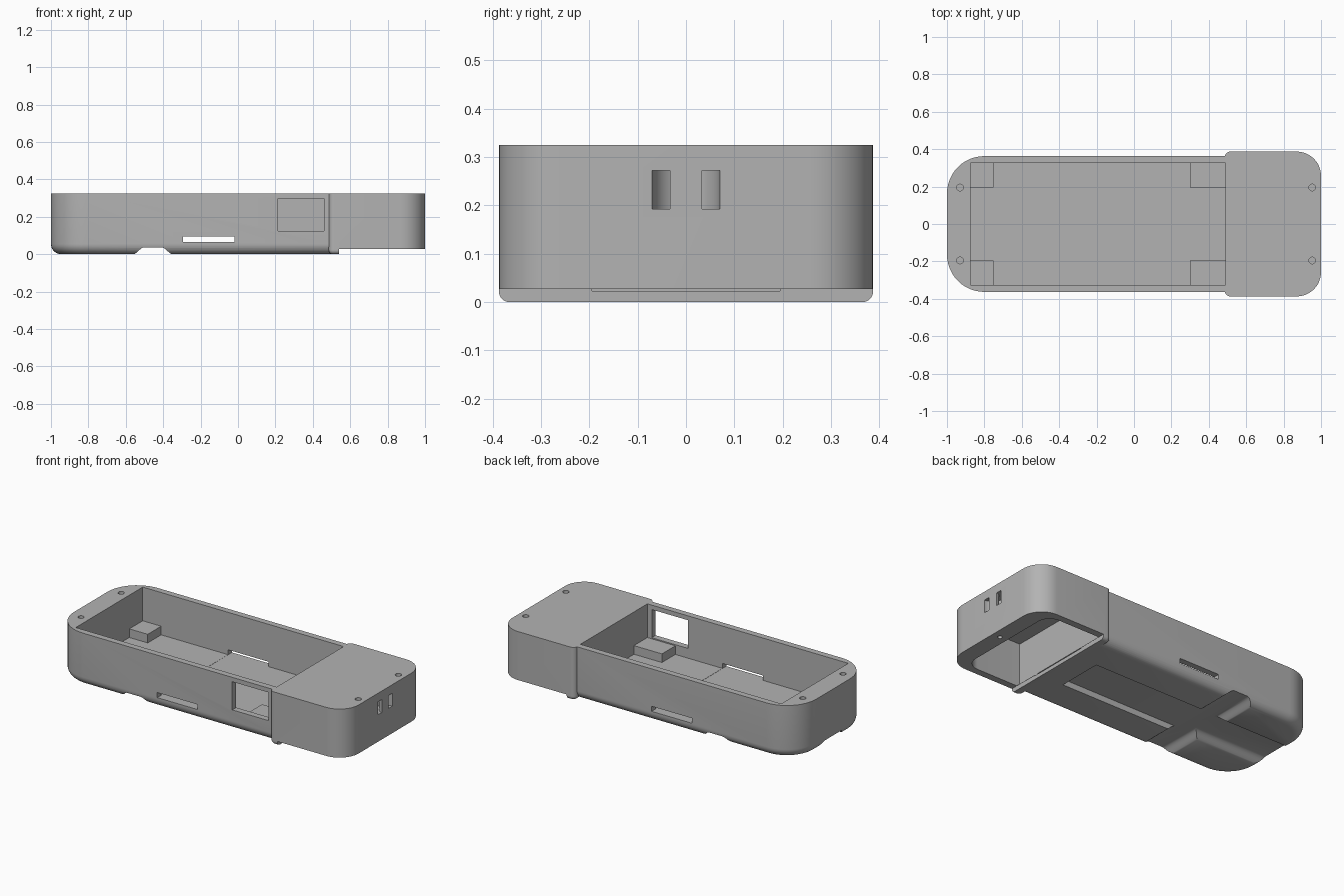
import bpy, bmesh, math

old = bpy.data.objects.get("Cube")
if old:
    bpy.data.objects.remove(old)

grey = bpy.data.materials.new("plain_grey")
grey.use_nodes = True
grey.diffuse_color = (0.45, 0.45, 0.45, 1)
grey.node_tree.nodes["Principled BSDF"].inputs["Base Color"].default_value = (0.45, 0.45, 0.45, 1)

TOP = 0.325


def outline(x0, x1, hy, rl, rr, n=12):
    """Counter-clockwise rectangle with its own corner radius at each end."""
    pts = []
    for cx, sx, sy, r, start in ((x0, 1, -1, rl, 180), (x1, -1, -1, rr, 270),
                                 (x1, -1, 1, rr, 0), (x0, 1, 1, rl, 90)):
        for i in range(n + 1 if r else 1):
            a = math.radians(start + 90 * i / n)
            pts.append((cx + sx * r + r * math.cos(a), sy * (hy - r) + r * math.sin(a)))
    return pts


def loft(name, layers):
    """Skin a closed solid through rings of 3D points."""
    bm = bmesh.new()
    rings = [[bm.verts.new(p) for p in ring] for ring in layers]
    for a, b in zip(rings, rings[1:]):
        for i in range(len(a)):
            j = (i + 1) % len(a)
            bm.faces.new((a[i], a[j], b[j], b[i]))
    bm.faces.new(rings[0][::-1])
    bm.faces.new(rings[-1])
    bmesh.ops.recalc_face_normals(bm, faces=bm.faces)
    mesh = bpy.data.meshes.new(name)
    bm.to_mesh(mesh)
    bm.free()
    mesh.materials.append(grey)
    ob = bpy.data.objects.new(name, mesh)
    bpy.context.collection.objects.link(ob)
    return ob


def prism(name, pts, lo, hi, axis="z"):
    place = {"x": lambda a, b, c: (c, a, b), "y": lambda a, b, c: (a, c, b),
             "z": lambda a, b, c: (a, b, c)}[axis]
    return loft(name, [[place(a, b, c) for a, b in pts] for c in (lo, hi)])


def box(name, x0, x1, y0, y1, z0, z1):
    return prism(name, [(x0, y0), (x1, y0), (x1, y1), (x0, y1)], z0, z1)


def slab(name, x0, x1, hy, rl, rr, z0, z1, fillet, steps=8):
    """Rounded block with a filleted bottom edge, flat at the +x end."""
    layers = []
    for i in range(steps + 1):
        a = math.pi / 2 * i / steps
        d, z = fillet * (1 - math.sin(a)), z0 + fillet * (1 - math.cos(a))
        layers.append([(x, y, z) for x, y in outline(x0 + d, x1, hy - d, rl - d, rr)])
    layers.append([(x, y, z1) for x, y in outline(x0, x1, hy, rl, rr)])
    return loft(name, layers)


def combine(target, tool, operation):
    mod = target.modifiers.new(tool.name, "BOOLEAN")
    mod.operation, mod.solver, mod.object = operation, "EXACT", tool
    bpy.context.view_layer.update()
    graph = bpy.context.evaluated_depsgraph_get()
    mesh = bpy.data.meshes.new_from_object(target.evaluated_get(graph))
    target.modifiers.clear()
    target.data = mesh
    bpy.data.objects.remove(tool)


# Outer shell: long tray, wider head and the lip below their joint
shell = slab("case_shell", -1, 0.51, 0.363, 0.2, 0, 0, TOP, 0.055)
head = prism("head", outline(0.485, 1, 0.387, 0.03, 0.13), 0.027, TOP)
lip = slab("lip", 0.485, 0.54, 0.387, 0.03, 0, 0, 0.03, 0.022)
for part in (head, lip):
    combine(shell, part, "UNION")

cutters = []

# Open tray and the head compartment, which opens downwards
cutters.append(box("tray_cavity", -0.875, 0.49, -0.325, 0.325, 0.065, 0.5))
cutters.append(prism("head_cavity", outline(0.541, 0.9, 0.345, 0, 0.08), -0.1, 0.295))
cutters.append(box("head_cavity_end", 0.52, 0.56, -0.345, 0.345, 0.0275, 0.295))
cutters.append(box("latch_slit", 0.45, 0.545, -0.195, 0.195, 0.023, 0.045))

# Side slots through both walls, window in the front wall only
cutters.append(box("side_slots", -0.295, -0.02, -0.6, 0.6, 0.064, 0.095))
cutters.append(box("window", 0.215, 0.46, -0.6, -0.2, 0.125, 0.298))

# Curved strap channel in the end of the head
arc = [math.radians(90 + 180 * i / 24) for i in range(25)]
ring = [(1.1, 0.07)] + [(1 + 0.07 * math.cos(a), 0.07 * math.sin(a)) for a in arc] + [(1.1, -0.07), (1.1, -0.033)]
ring += [(1 + 0.033 * math.cos(a), 0.033 * math.sin(a)) for a in reversed(arc)] + [(1.1, 0.033)]
cutters.append(prism("strap_channel", ring, 0.193, 0.272))

# Screw holes in the top rim, and a pin hole in the head's lower rim
def hole(x, y, r, z0, z1):
    pts = [(x + r * math.cos(math.tau * i / 20), y + r * math.sin(math.tau * i / 20)) for i in range(20)]
    return prism("hole", pts, z0, z1)

for x in (-0.93, 0.953):
    for y in (-0.195, 0.195):
        cutters.append(hole(x, y, 0.018, 0.2, 0.5))
cutters.append(hole(0.95, 0, 0.013, -0.1, 0.08))

# Soft crossing grooves and a sharp recess under the tray
def groove(name, centre, half, lo, hi, axis):
    pts = [(centre - half, -0.1)]
    for side in (-1, 1):
        for i in range(9):
            t = i / 8 if side < 0 else 1 - i / 8
            z = -0.002 + 0.039 * (1 - math.cos(math.pi * t)) / 2
            pts.append((centre + side * (half - 0.065 * t), z))
    pts.append((centre + half, -0.1))
    return prism(name, pts, lo, hi, axis)

cutters.append(groove("cross_groove", -0.455, 0.11, -0.6, 0.6, "y"))
cutters.append(groove("long_groove", 0, 0.14, -1.2, -0.45, "x"))
cutters.append(box("label_recess", -0.43, 0.385, -0.14, 0.14, -0.1, 0.036))

for cutter in cutters:
    combine(shell, cutter, "DIFFERENCE")

# Support blocks in the tray corners
for end, x0, x1 in (("left", -0.885, -0.75), ("right", 0.3, 0.5)):
    for side, y0, y1 in (("front", -0.335, -0.195), ("back", 0.195, 0.335)):
        box(f"support_block_{end}_{side}", x0, x1, y0, y1, 0.055, 0.118)

bpy.ops.object.select_all(action="DESELECT")
shell.select_set(True)
bpy.context.view_layer.objects.active = shell
bpy.ops.object.shade_smooth_by_angle(angle=math.radians(30))
